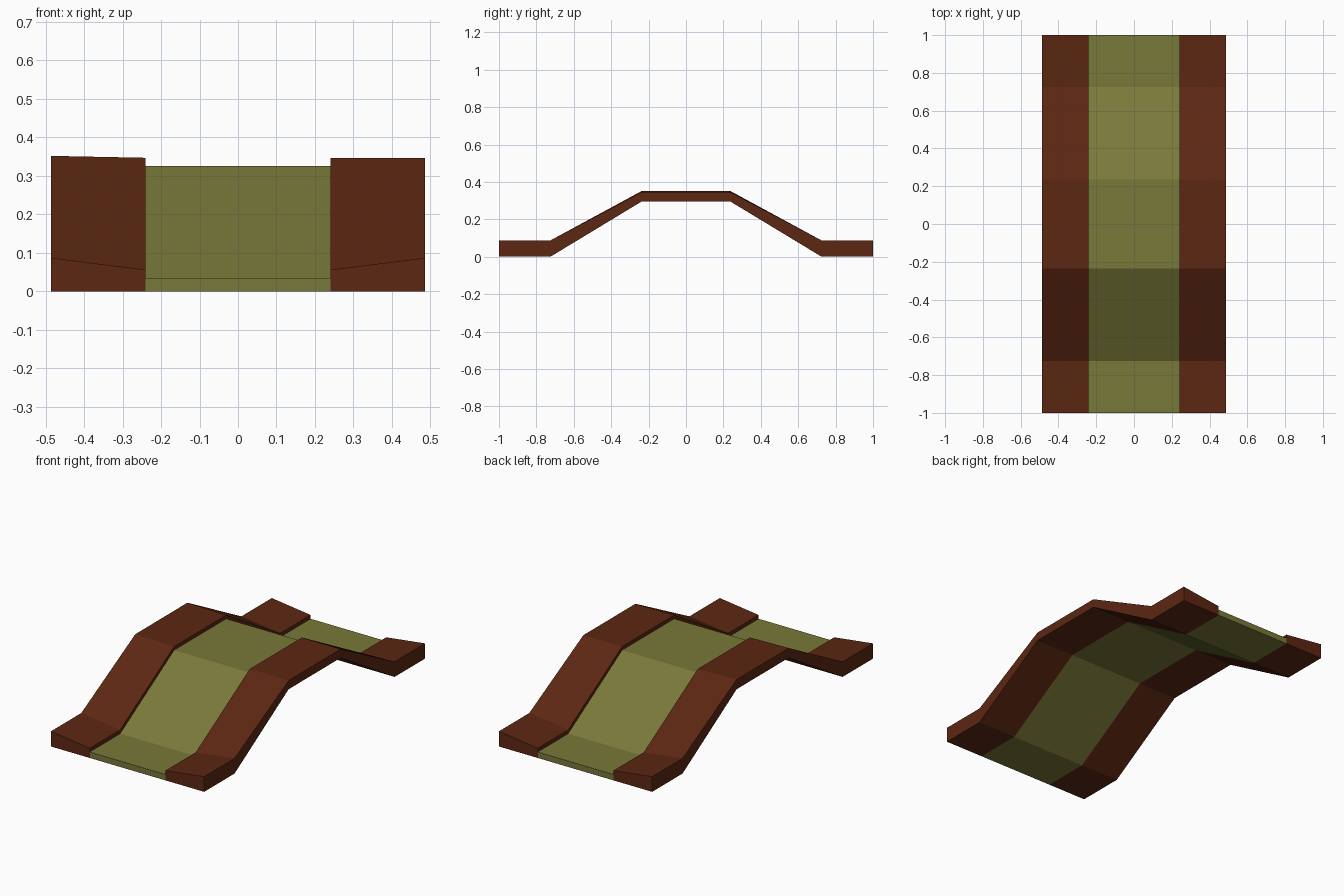
import bpy, bmesh

if "Cube" in bpy.data.objects:
    bpy.data.objects.remove(bpy.data.objects["Cube"])

# Lengthwise stations: (y, 0 = ground level, 1 = raised crown)
STATIONS = [(-1, 0), (-0.725, 0), (-0.236, 1), (0.236, 1), (0.725, 0), (1, 0)]
INNER, OUTER = 0.24, 0.486
BASE = (0.0, 0.296)          # underside height: ground, crown
ROAD = (0.034, 0.326)        # road surface
CURB_IN = (0.056, 0.347)     # inner top edge of the curb


def material(name, color):
    m = bpy.data.materials.new(name)
    m.diffuse_color = (*color, 1)
    m.use_nodes = True
    m.node_tree.nodes["Principled BSDF"].inputs["Base Color"].default_value = m.diffuse_color
    return m


def loft(name, section, hidden, mat):
    """Sweep a section of (x, (ground z, crown z)) along the stations.
    Section edges listed in hidden touch a neighbouring part and get no faces."""
    bm = bmesh.new()
    rings = [[bm.verts.new((x, y, z[k])) for x, z in section] for y, k in STATIONS]
    n = len(section)
    for a, b in zip(rings, rings[1:]):
        for i in range(n):
            if i not in hidden:
                j = (i + 1) % n
                bm.faces.new((a[i], a[j], b[j], b[i]))
    bm.faces.new(rings[0][::-1])
    bm.faces.new(rings[-1])
    bmesh.ops.recalc_face_normals(bm, faces=bm.faces)
    me = bpy.data.meshes.new(name)
    bm.to_mesh(me)
    bm.free()
    me.materials.append(mat)
    ob = bpy.data.objects.new(name, me)
    bpy.context.collection.objects.link(ob)
    return ob


brown = material("curb_brown", (0.107, 0.020, 0.006))
olive = material("road_olive", (0.19, 0.19, 0.042))

# Road deck between the curbs
loft("road_deck", [(-INNER, BASE), (INNER, BASE), (INNER, ROAD), (-INNER, ROAD)],
     {1, 3}, olive)

# Raised curbs with sloping tops
for name, s, crown in (("left_curb", -1, 0.352), ("right_curb", 1, 0.346)):
    loft(name, [(s * INNER, ROAD), (s * INNER, CURB_IN), (s * OUTER, (0.087, crown)),
                (s * OUTER, BASE), (s * INNER, BASE)], {4}, brown)
